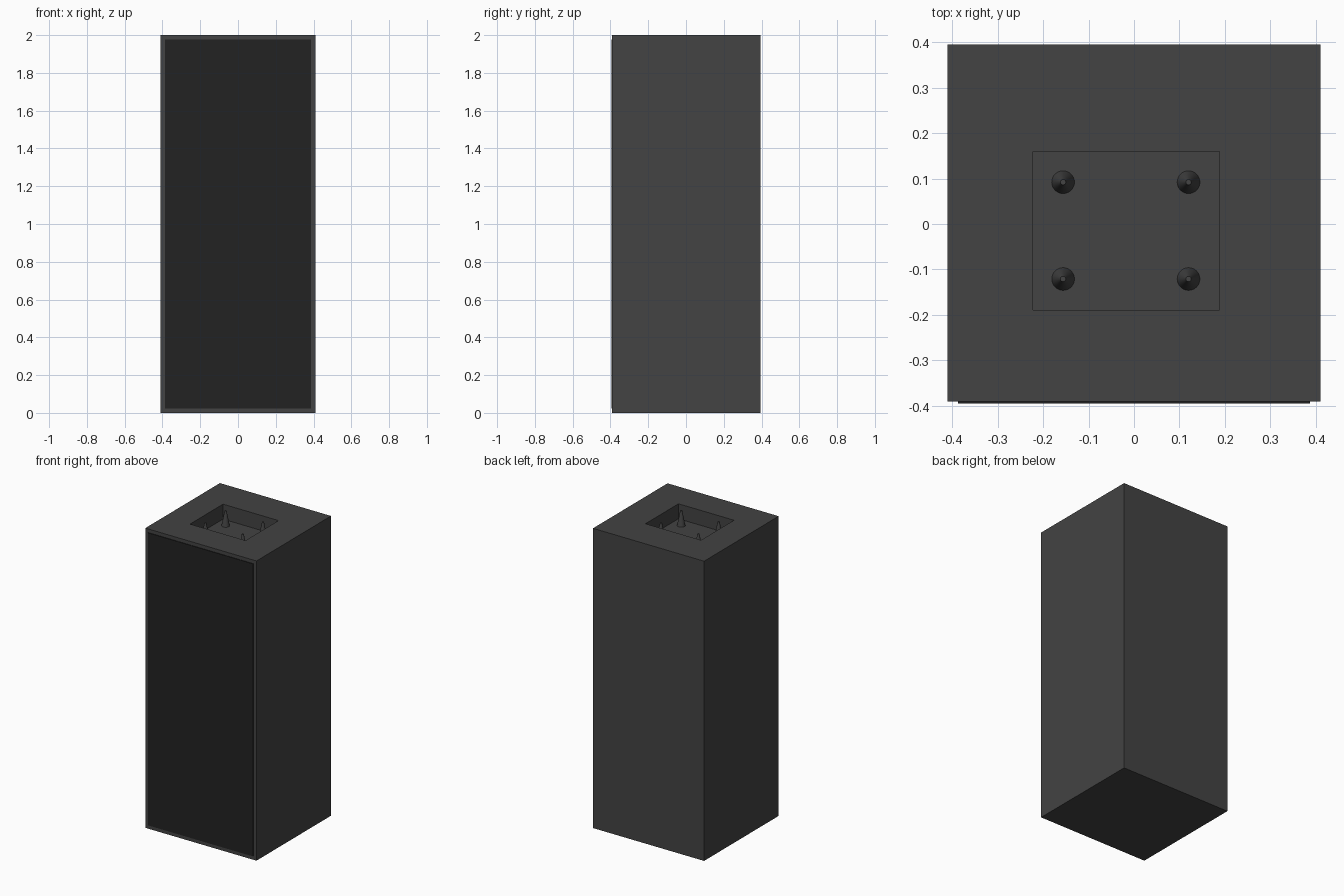
import bpy

if "Cube" in bpy.data.objects:
    bpy.data.objects.remove(bpy.data.objects["Cube"])


def material(name, v):
    m = bpy.data.materials.new(name)
    m.diffuse_color = (v, v, v, 1)
    m.use_nodes = True
    m.node_tree.nodes["Principled BSDF"].inputs["Base Color"].default_value = m.diffuse_color
    return m


casing = material("charcoal", 0.056)
cloth = material("near black", 0.016)


def box(name, lo, hi, mat):
    centre = [(a + b) / 2 for a, b in zip(lo, hi)]
    bpy.ops.mesh.primitive_cube_add(size=1, location=centre)
    ob = bpy.context.object
    ob.name = name
    ob.scale = [b - a for a, b in zip(lo, hi)]
    bpy.ops.object.transform_apply(location=True, rotation=False, scale=True)
    ob.data.materials.append(mat)
    return ob


# Cabinet with a rectangular pocket in the top
cabinet = box("cabinet", (-0.41, -0.391, 0), (0.41, 0.395, 2), casing)
cutter = box("pocket_cutter", (-0.222, -0.189, 1.9), (0.188, 0.159, 2.1), casing)
cutter.hide_render = True
cutter.hide_viewport = True
cut = cabinet.modifiers.new("pocket", 'BOOLEAN')
cut.operation = 'DIFFERENCE'
cut.solver = 'EXACT'
cut.object = cutter

# Thin front grille plate, leaving a narrow frame
box("front_grille", (-0.387, -0.395, 0.024), (0.387, -0.391, 1.976), cloth)

# Four spikes standing in the pocket
for x in (-0.156, 0.12):
    for y in (-0.121, 0.092):
        bpy.ops.mesh.primitive_cone_add(vertices=32, radius1=0.025, radius2=0.006,
                                        depth=0.1, location=(x, y, 1.95))
        spike = bpy.context.object
        spike.name = "spike"
        spike.data.materials.append(casing)
        bpy.ops.object.shade_smooth_by_angle()
